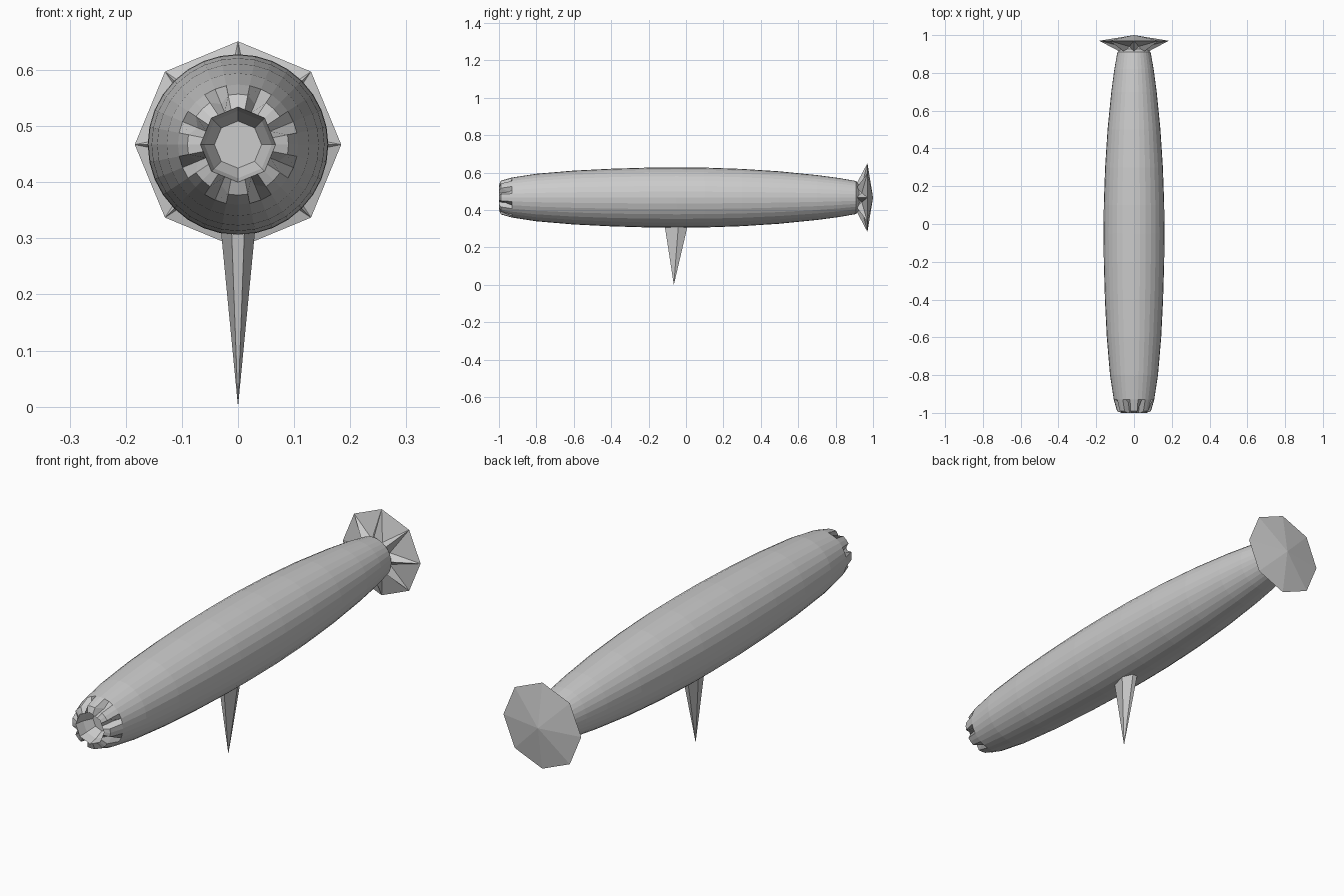
import bpy, bmesh
from math import sin, cos, pi

if "Cube" in bpy.data.objects:
    bpy.data.objects.remove(bpy.data.objects["Cube"])

CZ = 0.467   # height of the hull axis
N = 32       # hull sides


def ring(y, r, n=N, turn=0.0):
    return [(r * sin(2 * pi * (i + turn) / n), y, CZ + r * cos(2 * pi * (i + turn) / n))
            for i in range(n)]


def octagon_ring(y, r):
    pts = []
    for i in range(N):
        a = 2 * pi * i / N
        rr = r * cos(pi / 8) / cos(a % (pi / 4) - pi / 8)
        pts.append((rr * sin(a), y, CZ + rr * cos(a)))
    return pts


def finish(name, bm):
    bmesh.ops.recalc_face_normals(bm, faces=bm.faces)
    mesh = bpy.data.meshes.new(name)
    bm.to_mesh(mesh)
    bm.free()
    ob = bpy.data.objects.new(name, mesh)
    bpy.context.collection.objects.link(ob)
    return ob


def loft(name, rings, tip=None):
    """Skin equal-sized rings; cap both ends, or close the last one to a tip."""
    bm = bmesh.new()
    vs = [[bm.verts.new(p) for p in r] for r in rings]
    n = len(vs[0])
    for a, b in zip(vs, vs[1:]):
        for i in range(n):
            j = (i + 1) % n
            bm.faces.new((a[i], a[j], b[j], b[i]))
    bm.faces.new(vs[0])
    if tip:
        t = bm.verts.new(tip)
        for i in range(n):
            bm.faces.new((vs[-1][i], vs[-1][(i + 1) % n], t))
    else:
        bm.faces.new(vs[-1])
    return finish(name, bm)


# Hull with a recessed nose opening and a notched collar around it
collar = []
for i in range(N):
    notch = i % 4 == 2
    y, r = (-0.945, 0.078) if notch else (-0.99, 0.09)
    a = 2 * pi * i / N
    collar.append((r * sin(a), y, CZ + r * cos(a)))

profile = [(-0.93, 0.107), (-0.8, 0.127), (-0.6, 0.144), (-0.4, 0.154), (-0.2, 0.16),
           (-0.05, 0.161), (0.1, 0.16), (0.3, 0.153), (0.5, 0.14), (0.7, 0.12),
           (0.82, 0.104), (0.91, 0.088), (0.93, 0.06)]
loft("hull", [octagon_ring(-0.92, 0.042), octagon_ring(-0.96, 0.06),
              octagon_ring(-1.0, 0.067), collar] + [ring(y, r) for y, r in profile])

# Pleated octagonal tail flare with a shallow pointed back
bm = bmesh.new()
neck = [bm.verts.new(p) for p in ring(0.91, 0.07, 8)]
valley = [bm.verts.new(p) for p in ring(0.94, 0.065, 8, 0.5)]
rim = [bm.verts.new(p) for p in ring(0.97, 0.184, 8)]
apex = bm.verts.new((0, 1.0, CZ))
for i in range(8):
    j = (i + 1) % 8
    bm.faces.new((neck[i], valley[i], rim[i]))
    bm.faces.new((valley[i], neck[j], rim[j]))
    bm.faces.new((rim[i], valley[i], rim[j]))
    bm.faces.new((rim[i], rim[j], apex))
    bm.faces.new((neck[i], neck[j], valley[i]))
bm.faces.new(neck)
finish("tail_flare", bm)

# Pointed strut under the hull
half = [(0.012, -0.116), (0.032, -0.04), (0.012, 0.012)]
section = half + [(-x, y) for x, y in reversed(half)]
loft("strut", [[(x, y, 0.33) for x, y in section]], tip=(0, -0.065, 0))
